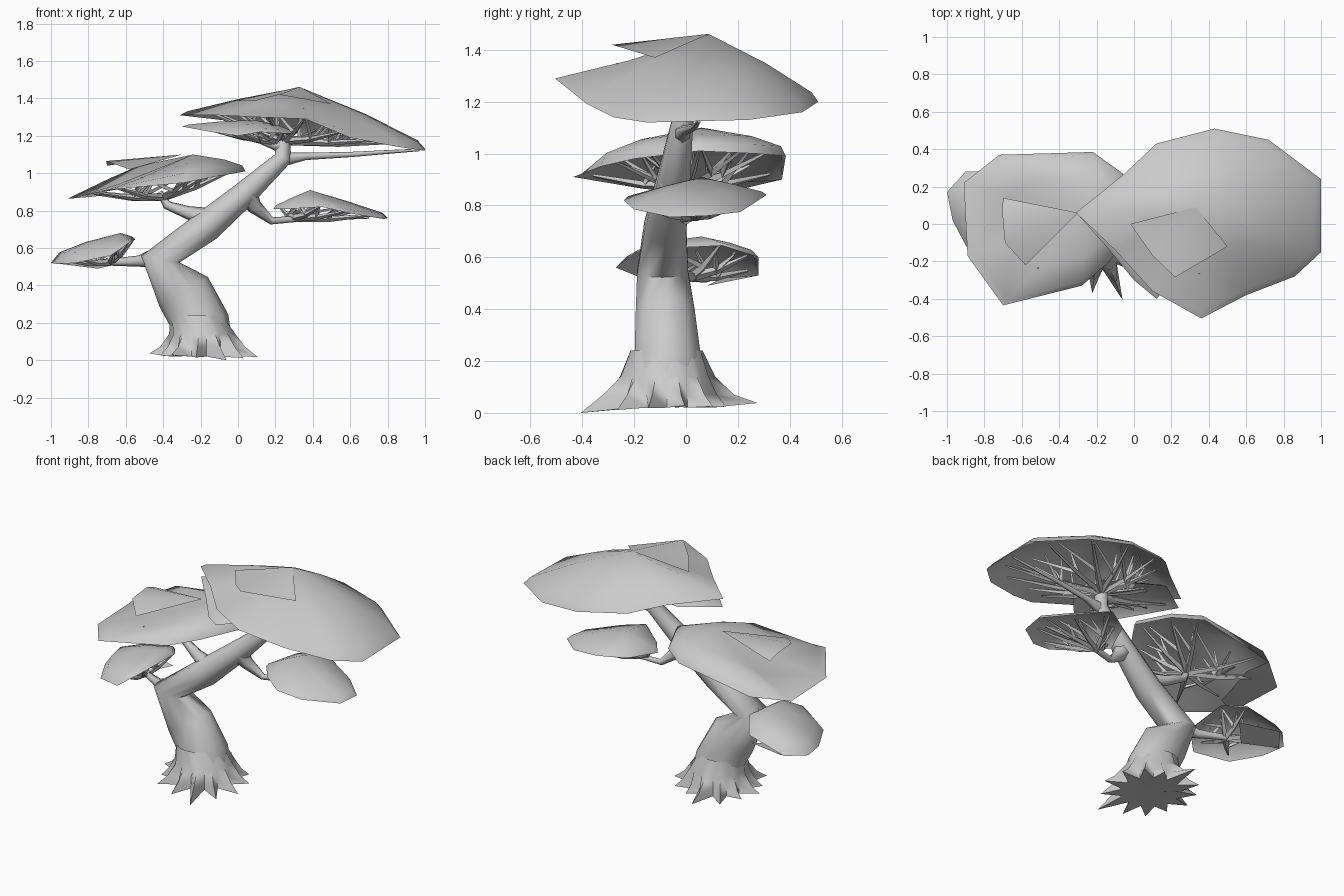
import bpy, bmesh, math, random
from mathutils import Vector

if "Cube" in bpy.data.objects:
    bpy.data.objects.remove(bpy.data.objects["Cube"])

random.seed(4)
GREY = bpy.data.materials.new("plain_grey")
GREY.diffuse_color = (0.6, 0.6, 0.6, 1)
GREY.use_nodes = True
GREY.node_tree.nodes["Principled BSDF"].inputs["Base Color"].default_value = GREY.diffuse_color


def finish(name, bm, angle=75, up=False):
    """Turn a bmesh into a smooth shaded object."""
    bmesh.ops.recalc_face_normals(bm, faces=bm.faces)
    bm.normal_update()
    if up and sum(f.normal.z * f.calc_area() for f in bm.faces) < 0:
        bmesh.ops.reverse_faces(bm, faces=bm.faces)
    me = bpy.data.meshes.new(name)
    bm.to_mesh(me)
    bm.free()
    me.materials.append(GREY)
    for p in me.polygons:
        p.use_smooth = True
    me.set_sharp_from_angle(angle=math.radians(angle))
    ob = bpy.data.objects.new(name, me)
    bpy.context.collection.objects.link(ob)
    return ob


def bridge(bm, a, b):
    n = len(a)
    for i in range(n):
        bm.faces.new((a[i], a[(i + 1) % n], b[(i + 1) % n], b[i]))


def tube(bm, path, sides):
    """Tapering tube along (x, y, z, radius, optional depth radius) points."""
    pts = [Vector(p[:3]) for p in path]
    rings = []
    for i, p in enumerate(pts):
        t = Vector((0, 0, 0))
        if i:
            t += (p - pts[i - 1]).normalized()
        if i < len(pts) - 1:
            t += (pts[i + 1] - p).normalized()
        t.normalize()
        v = Vector((1, 0, 0)) if abs(t.y) > 0.85 else Vector((0, 1, 0))
        u = v.cross(t).normalized()
        v = t.cross(u)
        r, d = path[i][3], path[i][-1]
        rings.append([bm.verts.new(p + r * math.cos(a) * u + d * math.sin(a) * v)
                      for a in (2 * math.pi * k / sides for k in range(sides))])
    for a, b in zip(rings, rings[1:]):
        bridge(bm, a, b)
    bm.faces.new(rings[0])
    bm.faces.new(rings[-1])


def branch(name, path, sides=6):
    bm = bmesh.new()
    tube(bm, path, sides)
    return finish(name, bm)


def canopy(name, rim, apex, hub, twigs, flap=None, steps=((0.9, 0.3), (0.5, 0.72)), low=()):
    """Open leaf shell over a rim, flatter at the low corners, with twigs fanning up from a hub."""
    bm = bmesh.new()
    top = Vector(apex)
    edge = [Vector(p) for p in rim]
    rings = [[bm.verts.new(p) for p in edge]]
    for s, lift in steps:
        ring = []
        for i, p in enumerate(edge):
            q = top.lerp(p, s)
            k = (1 - s) * 0.85 if i in low else lift
            q.z = p.z + (top.z - p.z) * k
            ring.append(bm.verts.new(q))
        bridge(bm, rings[-1], ring)
        rings.append(ring)
    tip = bm.verts.new(top)
    last = rings[-1]
    for i in range(len(last)):
        bm.faces.new((last[i], last[(i + 1) % len(last)], tip))
    finish(name, bm, 60, True)
    # loose overlapping leaf sheet, fanned from its first point
    if flap:
        bm = bmesh.new()
        vs = [bm.verts.new(p) for p in flap]
        for a, b in zip(vs[1:], vs[2:]):
            bm.faces.new((vs[0], a, b))
        finish(name + "_flap", bm, 60, True)
    # forked twigs under the shell
    bm = bmesh.new()
    h = Vector(hub)
    for k in range(twigs):
        i = int(k * len(edge) / twigs)
        drop = Vector((0, 0, 0.025 if i in low else 0.01))
        end = top.lerp(edge[i], random.uniform(0.72, 0.85)) - drop
        mid = h.lerp(end, 0.45) - Vector((0, 0, 0.012))
        nxt = top.lerp(edge[(i + 1) % len(edge)], 0.6) - drop
        side = end.lerp(top, 0.45) + Vector((random.uniform(-.06, .06), random.uniform(-.06, .06), -0.03))
        tube(bm, [(*h, .02), (*mid, .015), (*end, .006)], 4)
        for goal in (side, nxt):
            tube(bm, [(*mid, .014), (*goal, .005)], 3)
    finish(name + "_twigs", bm)


# trunk
branch("trunk", [(-.19, -.08, .08, .16), (-.2, -.07, .2, .155, .135), (-.29, -.08, .365, .152, .12),
                 (-.415, -.09, .54, .104), (-.17, -.08, .715, .085), (.03, -.05, .885, .068),
                 (.24, -.02, 1.08, .048), (.245, 0, 1.2, .035)], 10)

# root flare: star-shaped rings spreading into pointed roots
bm = bmesh.new()
N = 26
reach = [random.uniform(.24, .31) for _ in range(N)]
reach[0], reach[6], reach[12], reach[20] = .285, .355, .285, .355
drop = [random.uniform(.01, .04) for _ in range(N)]
drop[20] = 0
rings = []
for z, inner, mix in ((.24, .14, 0), (.14, .16, .15), (.07, .17, .5), (None, .17, 1)):
    ring = []
    for i in range(N):
        a = 2 * math.pi * i / N + .25
        r = inner + (reach[i] - inner) * mix * (i % 2 == 0)
        h = z if z else (drop[i] if i % 2 == 0 else .02)
        cx = -.19 - (.03 if z == .24 else 0)
        ring.append(bm.verts.new((cx + r * math.cos(a), -.075 + r * math.sin(a), h)))
    rings.append(ring)
for a, b in zip(rings, rings[1:]):
    bridge(bm, a, b)
base = bm.verts.new((-.19, -.075, .03))
for i in range(N):
    bm.faces.new((rings[-1][i], rings[-1][(i + 1) % N], base))
finish("roots", bm)

# main branches
branch("upper_left_branch", [(-.15, -.08, .76, .055), (-.27, -.04, .79, .035),
                             (-.38, 0, .83, .024), (-.42, 0, .9, .015)])
branch("lower_left_branch", [(-.42, -.09, .55, .06), (-.53, -.05, .53, .03),
                             (-.66, .02, .525, .02), (-.76, .05, .52, .012)])
branch("right_branch", [(.05, -.05, .88, .06), (.09, -.03, .82, .04), (.18, 0, .745, .02),
                        (.36, .03, .76, .016), (.7, .03, .765, .008)])
branch("top_right_branch", [(.22, -.02, 1.07, .04), (.36, 0, 1.09, .02),
                            (.6, .03, 1.1, .014), (.97, .05, 1.125, .007)])
branch("top_left_branch", [(.24, -.01, 1.14, .035), (.12, -.03, 1.18, .022), (-.1, -.02, 1.22, .01)])

# leaf canopies
canopy("top_canopy",
       [(-.31, .06, 1.31), (-.05, .27, 1.28), (.12, .43, 1.24), (.43, .51, 1.2),
        (.72, .45, 1.16), (1, .24, 1.13), (1, -.15, 1.12), (.86, -.28, 1.14),
        (.6, -.38, 1.19), (.36, -.505, 1.29), (.1, -.36, 1.3), (-.1, -.14, 1.31)],
       (.33, .09, 1.46), (.25, 0, 1.17), 14,
       [(.33, .09, 1.462), (-.02, 0, 1.385), (.1, -.17, 1.39), (.22, -.285, 1.42), (.5, -.12, 1.37)],
       ((.94, .14), (.52, .57)), (9, 10, 11))
canopy("top_lower_canopy",
       [(-.3, .05, 1.25), (-.14, -.13, 1.22), (0, -.3, 1.2), (.12, -.4, 1.22),
        (.3, -.2, 1.21), (.3, .08, 1.2), (-.08, .2, 1.25)],
       (.08, -.03, 1.285), (.2, -.02, 1.17), 6)
canopy("left_canopy",
       [(-.91, .22, .865), (-.72, .37, .9), (-.22, .385, .99), (-.06, .27, 1.0), (.04, .05, 1.01),
        (-.13, -.2, .98), (-.28, -.33, .95), (-.7, -.435, .91), (-.89, -.17, .865)],
       (-.24, .06, 1.1), (-.4, 0, .87), 10,
       [(-.3, .06, 1.1), (-.7, .14, 1.04), (-.705, .07, 1.065), (-.69, -.1, 1.06), (-.58, -.22, 1.02)],
       ((.94, .35), (.6, .7)), (0, 7, 8))
canopy("right_canopy",
       [(.19, .02, .81), (.27, .22, .83), (.42, .31, .84), (.66, .21, .775), (.8, .08, .76),
        (.78, -.06, .755), (.6, -.2, .785), (.45, -.24, .82), (.28, -.1, .81)],
       (.385, .06, .91), (.3, .02, .76), 8, None, ((.94, .18), (.52, .57)))
canopy("lower_left_canopy",
       [(-1, .17, .52), (-.9, .28, .53), (-.65, .28, .6), (-.55, .14, .645), (-.58, -.18, .63),
        (-.68, -.27, .56), (-.87, -.17, .52), (-.97, .02, .515)],
       (-.63, .06, .68), (-.68, .02, .525), 7, None, ((.88, .35), (.5, .7)))
# inward and drooping lower lips
for name, pts in (
        ("lower_left_lip", ((-.99, .14, .52), (-.75, .08, .49), (-.62, .22, .52), (-.88, .28, .53))),
        ("left_lip", ((-.91, .22, .865), (-.89, -.17, .865), (-.77, -.12, .875), (-.68, .22, .89), (-.72, .37, .9)))):
    bm = bmesh.new()
    bm.faces.new([bm.verts.new(p) for p in pts])
    bmesh.ops.triangulate(bm, faces=bm.faces)
    finish(name, bm)
